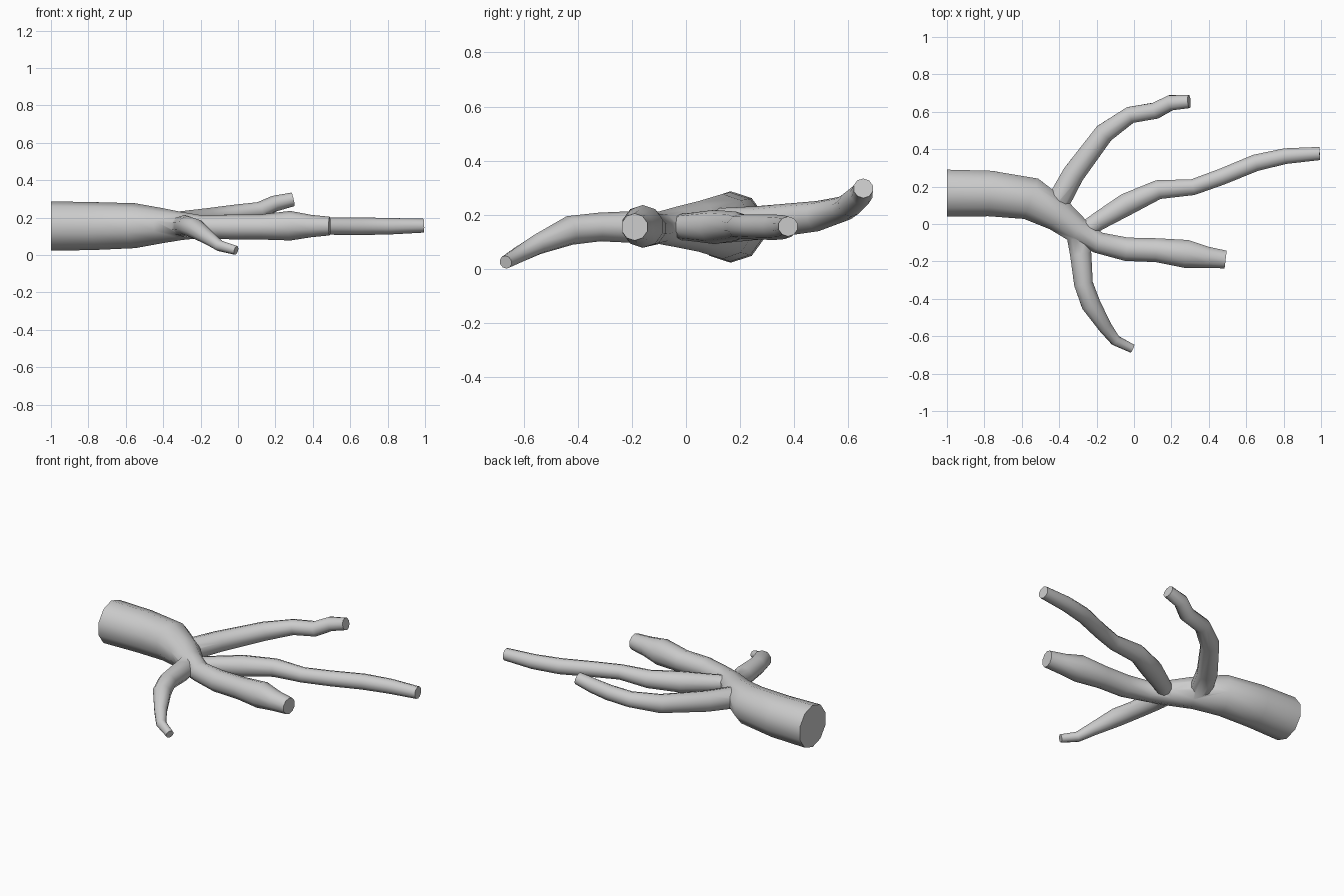
import bpy, bmesh, math
from mathutils import Vector

if "Cube" in bpy.data.objects:
    bpy.data.objects.remove(bpy.data.objects["Cube"])

SIDES = 10


def tube(name, points):
    """Capped tube through (x, y, z, radius) points."""
    path = [Vector(p[:3]) for p in points]
    bm = bmesh.new()
    rings = []
    for i, c in enumerate(path):
        a = (c - path[i - 1]).normalized() if i > 0 else Vector()
        b = (path[i + 1] - c).normalized() if i < len(path) - 1 else Vector()
        tangent = (a + b).normalized()
        side = tangent.cross(Vector((0, 0, 1))).normalized()
        up = side.cross(tangent)
        r = points[i][3]
        ring = []
        for k in range(SIDES):
            t = 2 * math.pi * k / SIDES
            ring.append(bm.verts.new(c + r * (up * math.cos(t) + side * math.sin(t))))
        rings.append(ring)
    for r0, r1 in zip(rings, rings[1:]):
        for k in range(SIDES):
            n = (k + 1) % SIDES
            bm.faces.new((r0[k], r0[n], r1[n], r1[k]))
    bm.faces.new(rings[0])
    bm.faces.new(rings[-1])
    bmesh.ops.recalc_face_normals(bm, faces=bm.faces)
    mesh = bpy.data.meshes.new(name)
    bm.to_mesh(mesh)
    bm.free()
    obj = bpy.data.objects.new(name, mesh)
    bpy.context.collection.objects.link(obj)
    return obj


# Thick main limb running into the blunt front twig
limb = tube("forked_branch", [
    (-1.0, .165, .155, .132), (-.77, .163, .155, .128), (-.55, .135, .157, .12),
    (-.40, .045, .157, .093), (-.30, -.035, .155, .075), (-.19, -.10, .152, .06),
    (-.04, -.135, .15, .066), (.12, -.14, .15, .067), (.28, -.16, .157, .079),
    (.39, -.178, .155, .06), (.49, -.19, .155, .05)])

# Side twigs
twigs = [
    tube("rear_twig", [
        (-.42, .09, .157, .066), (-.325, .265, .17, .062), (-.16, .485, .195, .056),
        (-.02, .583, .222, .047), (.115, .606, .238, .046), (.195, .648, .275, .043),
        (.295, .655, .298, .037)]),
    tube("long_twig", [
        (-.29, -.05, .155, .045), (-.19, .015, .155, .052), (-.04, .105, .155, .063),
        (.13, .184, .158, .054), (.315, .197, .157, .045), (.47, .253, .155, .046),
        (.65, .327, .154, .047), (.81, .363, .154, .044), (.993, .377, .157, .037)]),
    tube("drooping_twig", [
        (-.32, -.02, .155, .05), (-.285, -.16, .155, .06), (-.27, -.32, .155, .053),
        (-.23, -.43, .142, .054), (-.155, -.55, .09, .038), (-.10, -.622, .05, .03),
        (-.01, -.666, .025, .0245)])]

# Merge the twigs into the limb
bpy.context.view_layer.objects.active = limb
limb.select_set(True)
for twig in twigs:
    mod = limb.modifiers.new("join", 'BOOLEAN')
    mod.operation = 'UNION'
    mod.solver = 'EXACT'
    mod.object = twig
    bpy.ops.object.modifier_apply(modifier=mod.name)
    bpy.data.objects.remove(twig, do_unlink=True)

bpy.ops.object.shade_smooth_by_angle(angle=math.radians(50))
